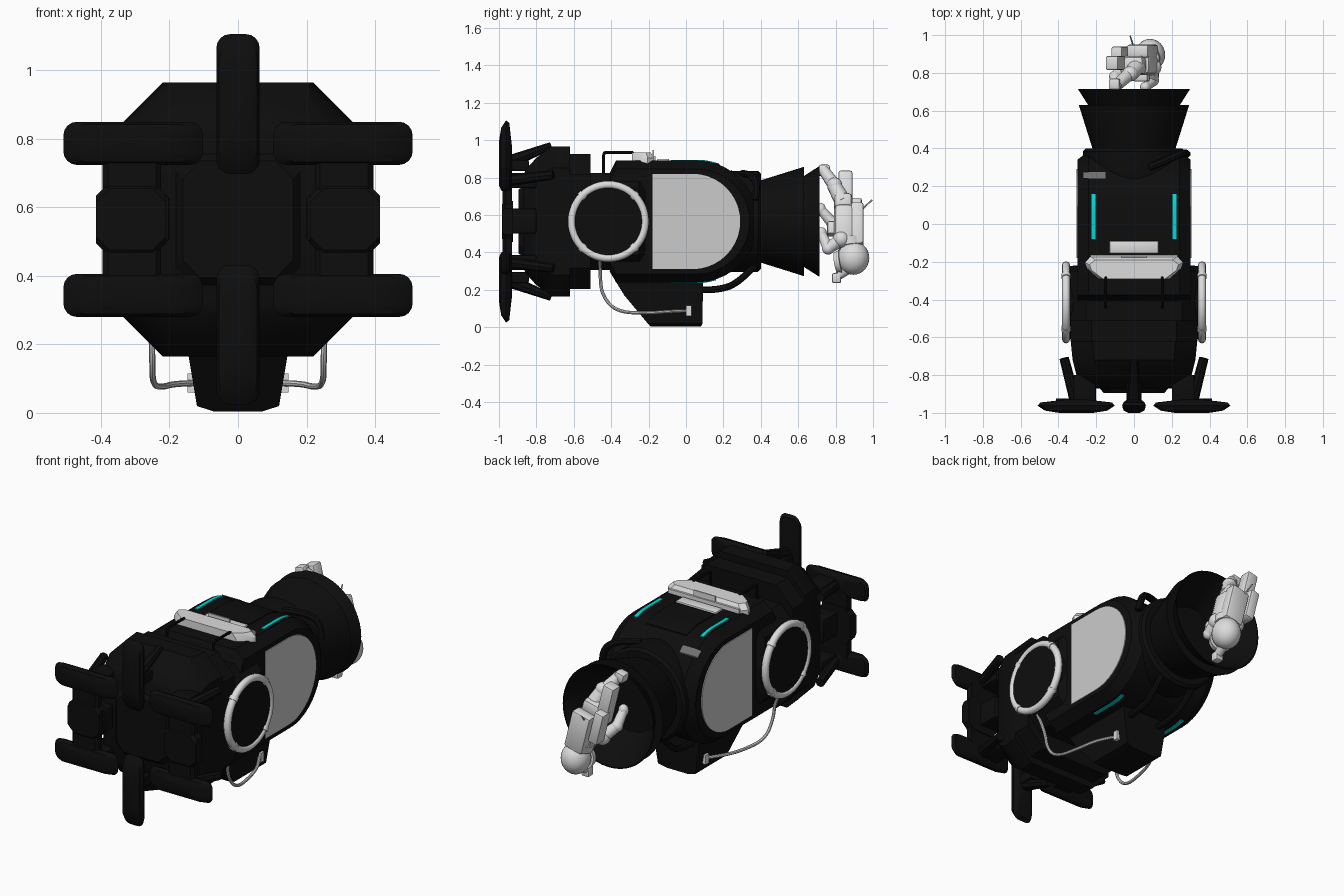
import bpy, bmesh, math
from mathutils import Vector, Matrix

if "Cube" in bpy.data.objects:
    bpy.data.objects.remove(bpy.data.objects["Cube"])

ZC = 0.565  # height of the long axis


def material(name, r, g, b):
    m = bpy.data.materials.new(name)
    m.diffuse_color = (r, g, b, 1)
    m.use_nodes = True
    m.node_tree.nodes["Principled BSDF"].inputs["Base Color"].default_value = m.diffuse_color
    return m


BLACK = material("hull black", 0.004, 0.004, 0.004)
PANEL = material("panel grey", 0.60, 0.60, 0.60)
WHITE = material("suit white", 0.72, 0.72, 0.72)
GREY = material("dull grey", 0.16, 0.16, 0.16)
CYAN = material("light cyan", 0.0, 0.68, 0.66)


def finish(ob, mat, smooth=True):
    ob.data.materials.append(mat)
    bpy.ops.object.select_all(action='DESELECT')
    ob.select_set(True)
    bpy.context.view_layer.objects.active = ob
    if smooth:
        bpy.ops.object.shade_smooth_by_angle(angle=math.radians(32))
    return ob


def make(name, bm, mat, smooth=True):
    bmesh.ops.recalc_face_normals(bm, faces=bm.faces[:])
    me = bpy.data.meshes.new(name)
    bm.to_mesh(me)
    bm.free()
    ob = bpy.data.objects.new(name, me)
    bpy.context.collection.objects.link(ob)
    return finish(ob, mat, smooth)


def loft(name, rings, mat, smooth=True):
    """Skin a list of equal-length point loops and cap both ends."""
    bm = bmesh.new()
    vs = [[bm.verts.new(p) for p in r] for r in rings]
    n = len(vs[0])
    for a, b in zip(vs, vs[1:]):
        for i in range(n):
            bm.faces.new((a[i], a[(i + 1) % n], b[(i + 1) % n], b[i]))
    bm.faces.new(vs[0])
    bm.faces.new(vs[-1])
    return make(name, bm, mat, smooth)


def rrect(y, cx, cz, hx, hz, r, seg=1):
    """Rectangle in the xz plane with cut (seg=1) or rounded corners."""
    pts = []
    for k, (sx, sz) in enumerate(((1, 1), (-1, 1), (-1, -1), (1, -1))):
        for i in range(seg + 1):
            a = math.pi / 2 * (k + i / seg)
            pts.append((cx + sx * (hx - r) + r * math.cos(a), y,
                        cz + sz * (hz - r) + r * math.sin(a)))
    return pts


def circle(y, r, n=48):
    return [(r * math.cos(i * math.tau / n), y, ZC + r * math.sin(i * math.tau / n)) for i in range(n)]


def box(name, lo, hi, mat, bevel=0.0, rot=None):
    c, s = (Vector(lo) + Vector(hi)) / 2, Vector(hi) - Vector(lo)
    bm = bmesh.new()
    bmesh.ops.create_cube(bm, size=1)
    bmesh.ops.scale(bm, vec=[abs(v) for v in s], verts=bm.verts[:])
    if bevel:
        bmesh.ops.bevel(bm, geom=bm.edges[:], offset=bevel, segments=2, affect='EDGES', profile=0.5)
    m = Matrix.Translation(c) @ (rot or Matrix())
    bmesh.ops.transform(bm, matrix=m, verts=bm.verts[:])
    return make(name, bm, mat)


def beam(name, p, q, r1, r2, mat, n=12):
    p, q = Vector(p), Vector(q)
    bm = bmesh.new()
    m = Matrix.Translation((p + q) / 2) @ (q - p).to_track_quat('Z', 'Y').to_matrix().to_4x4()
    bmesh.ops.create_cone(bm, cap_ends=True, segments=n, radius1=r1, radius2=r2, depth=(q - p).length, matrix=m)
    return make(name, bm, mat)


def ball(name, c, r, mat):
    bm = bmesh.new()
    bmesh.ops.create_uvsphere(bm, u_segments=24, v_segments=14, radius=1)
    bmesh.ops.transform(bm, matrix=Matrix.Translation(c) @ Matrix.Diagonal((*r, 1)), verts=bm.verts[:])
    return make(name, bm, mat)


def tube(name, pts, r, mat):
    cu = bpy.data.curves.new(name, 'CURVE')
    cu.dimensions, cu.bevel_depth, cu.bevel_resolution, cu.use_fill_caps = '3D', r, 2, True
    sp = cu.splines.new('NURBS')
    sp.points.add(len(pts) - 1)
    for pt, co in zip(sp.points, pts):
        pt.co = (*co, 1)
    sp.order_u, sp.use_endpoint_u, sp.resolution_u = 3, True, 6
    ob = bpy.data.objects.new(name, cu)
    bpy.context.collection.objects.link(ob)
    bpy.ops.object.select_all(action='DESELECT')
    ob.select_set(True)
    bpy.context.view_layer.objects.active = ob
    bpy.ops.object.convert(target='MESH')
    return finish(bpy.context.object, mat)


# Front hull: stepped octagonal sections
sections = [(-.87, .24, .25, .08), (-.855, .27, .28, .09), (-.80, .305, .34, .10), (-.72, .325, .40, .115),
            (-.62, .335, .40, .115), (-.62, .335, .36, .11), (-.51, .335, .36, .11),
            (-.51, .335, .26, .08), (-.25, .335, .26, .08), (-.22, .30, .25, .08)]
loft("front_hull", [rrect(y, 0, ZC, hx, hz, c) for y, hx, hz, c in sections], BLACK)
loft("front_hatch", [rrect(-.86, 0, ZC, .19, .2, .05), rrect(-.895, 0, ZC, .16, .17, .05)], BLACK)


# Main cabin: D-shaped profile with chamfered flanks
def d_profile(x, r, y0, cy, cut, n=20):
    arc = [(x, cy + r * math.sin(i * math.pi / n), ZC + r * math.cos(i * math.pi / n)) for i in range(n + 1)]
    return [(x, y0, ZC + r - cut), (x, y0 + cut / 2, ZC + r)] + arc + [(x, y0 + cut / 2, ZC - r), (x, y0, ZC - r + cut)]


loft("cabin", [d_profile(x, r, -.41, .06, .07) for x, r in ((-.3, .28), (-.24, .325), (.24, .325), (.3, .28))], BLACK)

# Rear collar and double flared nozzle
loft("nozzle", [circle(y, r) for y, r in ((.18, .26), (.2, .27), (.385, .27), (.4, .255), (.4, .22), (.63, .292),
     (.63, .243), (.715, .297), (.715, .29), (.56, .19), (.5, .17), (.5, .02))], BLACK)

# Belly box
loft("belly_box", [[(s * w, y, z) for s, w, y, z in ((-1, .15, y1, .3), (-1, .145, y2, .17), (-1, .12, y3, .02),
     (-1, .07, y4, .004), (1, .07, y4, .004), (1, .12, y3, .02), (1, .145, y2, .17), (1, .15, y1, .3))]
     for y1, y2, y3, y4 in ((-.41, -.33, -.205, -.19), (.09, .09, .088, .08))], BLACK)


# Plates and light strips that follow the cabin's curve
def surface_strip(name, x0, x1, y0, y1, side, mat):
    rings = []
    for i in range(9):
        y = y0 + (y1 - y0) * i / 8
        h = math.sqrt(.325 ** 2 - max(0, y - .06) ** 2)
        rings.append([(x, y, ZC + side * (h + d)) for x, d in ((x0, -.003), (x1, -.003), (x1, .005), (x0, .005))])
    loft(name, rings, mat, False)


for s in (1, -1):
    for side in (1, -1):
        surface_strip("light_strip", s * .204, s * .226, -.08, .16, side, CYAN)
surface_strip("vent_plate", -.27, -.15, .24, .275, 1, GREY)
surface_strip("roof_hatch", -.13, .13, -.08, .18, 1, BLACK)

# Roof bar with raised panel
loft("roof_bar", [rrect_ for rrect_ in [[(-w, y0, z), (-w + c, y1, z), (w - c, y1, z), (w, y0, z), (w - .01, y0 - .03, z),
     (w - .07, -.29, z), (-w + .07, -.29, z), (-w + .01, y0 - .03, z)]
     for w, c, y0, y1, z in ((.26, .03, -.205, -.17, .87), (.26, .03, -.205, -.17, .905), (.235, .03, -.215, -.19, .935))]], WHITE)
box("roof_bar_lip", (-.23, -.175, .87), (.23, -.163, .915), WHITE)
box("roof_panel", (-.13, -.155, .87), (.13, -.09, .90), WHITE, .006)
box("roof_fin", (-.07, -.178, .88), (.07, -.17, .947), WHITE)

# Both flanks
for s in (1, -1):
    loft("side_panel", [d_profile(s * x, .255, -.18, .035, .002) for x in (.296, .305)], PANEL)
    beam("side_disc", (s * .25, -.415, ZC), (s * .372, -.415, ZC), .2, .19, BLACK, 48)
    bpy.ops.mesh.primitive_torus_add(major_radius=.196, minor_radius=.021, major_segments=48, minor_segments=12,
                                     location=(s * .36, -.415, ZC), rotation=(0, math.pi / 2, 0))
    bpy.context.object.name = "disc_ring"
    finish(bpy.context.object, WHITE)
    for k in range(4):
        a = math.pi / 4 + k * math.pi / 2
        c = Vector((s * .36, -.415 + .196 * math.cos(a), ZC + .196 * math.sin(a)))
        t = Vector((0, -math.sin(a), math.cos(a))) * .012
        beam("ring_clamp", c - t, c + t, .025, .025, WHITE)
    tube("side_hose", [(s * x, y, z) for x, y, z in ((.31, -.46, .37), (.255, -.46, .28), (.25, -.45, .17),
         (.25, -.37, .08), (.22, -.2, .075), (.19, -.08, .085), (.13, .01, .087))], .009, WHITE)
    box("hose_plug", (s * .125, 0, .06), (s * .148, .03, .115), WHITE)
    # Roof hand rail
    tube("hand_rail", [(s * .15, y, z) for y, z in ((-.44, .8), (-.44, .90), (-.44, .935), (-.41, .935), (-.36, .935),
         (-.31, .935), (-.28, .935), (-.28, .90), (-.28, .86))], .008, BLACK)

# Collar pipes
tube("upper_pipe", [(.08, .3, .82), (.18, .34, .82), (.27, .385, .77), (.28, .37, .68)], .02, BLACK)
for s in (1, -1):
    tube("lower_pipe", [(s * .1, .06, .2), (s * .1, .18, .195), (s * .11, .3, .25), (s * .11, .385, .35)], .018, BLACK)


# Docking pads on the nose
def pad(name, cx, cz, upright):
    rings = []
    for y, a, b, r in ((-1, .09, .03, .02), (-.988, .165, .055, .03), (-.962, .204, .063, .04),
                       (-.945, .19, .056, .035), (-.93, .06, .04, .02)):
        rings.append(rrect(y, cx, cz, b if upright else a, a if upright else b, r, 4))
    loft(name, rings, BLACK)


for v in (1, -1):
    pad("centre_pad", 0, ZC + v * .337, True)
    beam("centre_strut", (0, -.94, ZC + v * .32), (0, -.72, ZC + v * .405), .035, .02, BLACK, 8)
    box("centre_mount", (-.04, -.95, ZC + v * .27), (.04, -.84, ZC + v * .33), BLACK, .01)
    for s in (1, -1):
        pad("side_pad", s * .306, ZC + v * .222, False)
        beam("side_strut", (s * .31, -.94, ZC + v * .22), (s * .37, -.71, ZC + v * .25), .03, .025, BLACK, 8)
        box("side_mount", (s * .2, -.95, ZC + v * .18), (s * .32, -.8, ZC + v * .26), BLACK, .01)
for s in (1, -1):
    loft("pad_brace", [rrect(y, s * .31, ZC, hx, .2, .015) for y, hx in ((-.98, .07), (-.965, .085), (-.93, .08))], BLACK)
    loft("brace_block", [rrect(y, s * .312, ZC, .102, hz, .04) for y, hz in ((-.985, .09), (-.97, .11), (-.925, .11))], BLACK)
    box("brace_arm", (s * .2, -.95, .5), (s * .33, -.8, .635), BLACK, .01)

# Floating astronaut behind the nozzle, head down
tilt = Matrix.Rotation(math.radians(-14), 4, 'Y')
ball("helmet", (.085, .895, .37), (.08, .085, .09), WHITE)
beam("visor_rim", (.075, .83, .35), (.07, .80, .345), .065, .055, WHITE, 20)
beam("neck_ring", (.07, .88, .43), (.06, .875, .47), .07, .075, WHITE, 20)
box("torso", (-.03, .79, .44), (.11, .90, .65), WHITE, .03, tilt)
box("life_pack", (-.015, .88, .43), (.105, .95, .66), WHITE, .015, tilt)
box("pack_pod", (-.10, .86, .50), (-.04, .94, .69), WHITE, .012, tilt)
beam("antenna", (.0, .93, .62), (-.02, .995, .68), .006, .004, WHITE, 6)
box("hips", (-.07, .79, .62), (.06, .89, .71), WHITE, .025, tilt)
box("straight_leg", (-.125, .815, .60), (-.055, .89, .835), WHITE, .012, tilt)
beam("bent_thigh", (.02, .84, .67), (-.02, .79, .76), .045, .038, WHITE)
beam("bent_shin", (-.02, .80, .75), (-.09, .735, .84), .036, .03, WHITE)
ball("knee", (-.02, .795, .76), (.042, .04, .04), WHITE)
box("boot", (-.13, .71, .81), (-.07, .77, .865), WHITE, .012, tilt)
for shoulder, elbow, hand in (((-.04, .83, .50), (-.10, .78, .56), (-.10, .72, .63)),
                              ((.10, .83, .47), (.10, .76, .42), (.06, .725, .50))):
    ball("shoulder", shoulder, (.045, .045, .045), WHITE)
    beam("upper_arm", shoulder, elbow, .036, .03, WHITE)
    ball("elbow", elbow, (.032, .032, .032), WHITE)
    beam("forearm", elbow, hand, .03, .025, WHITE)
    ball("glove", hand, (.028, .028, .034), WHITE)
box("helmet_lamp", (.05, .78, .235), (.10, .83, .29), WHITE, .01)
beam("lamp_arm", (.075, .81, .27), (.08, .86, .31), .022, .03, WHITE)
box("chest_unit", (.0, .755, .49), (.08, .81, .56), WHITE, .01, tilt)
